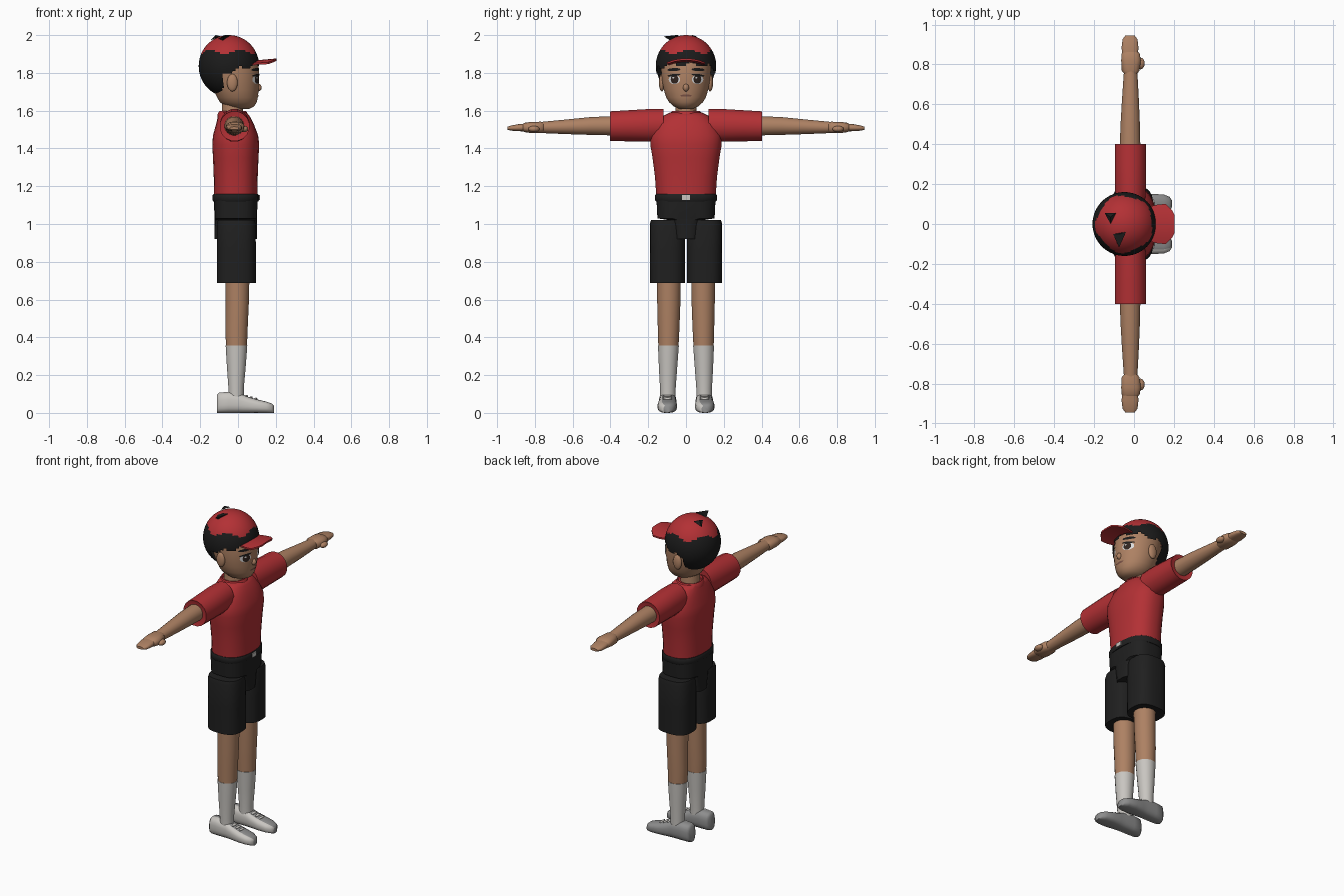
import bpy, bmesh, math
from mathutils import Vector
from mathutils.bvhtree import BVHTree

if "Cube" in bpy.data.objects:
    bpy.data.objects.remove(bpy.data.objects["Cube"])

def mat(name, r, g, b):
    m = bpy.data.materials.new(name)
    m.diffuse_color = (r, g, b, 1)
    m.use_nodes = True
    m.node_tree.nodes["Principled BSDF"].inputs["Base Color"].default_value = m.diffuse_color
    return m

RED = mat("red cloth", .45, .03, .035)
SKIN = mat("tan skin", .42, .22, .125)
BLACK = mat("black cloth", .014, .014, .014)
HAIR = mat("black hair", .011, .011, .011)
SOCK = mat("off white", .58, .56, .53)
GREY = mat("shoe grey", .27, .27, .27)
WHITE = mat("eye white", .7, .7, .7)
BROWN = mat("dark brown", .03, .018, .014)
LIP = mat("lip", .2, .085, .06)

def finish(bm, name, mats, angle=40):
    bmesh.ops.recalc_face_normals(bm, faces=bm.faces[:])
    me = bpy.data.meshes.new(name)
    bm.to_mesh(me)
    bm.free()
    ob = bpy.data.objects.new(name, me)
    bpy.context.collection.objects.link(ob)
    for m in mats:
        me.materials.append(m)
    bpy.ops.object.select_all(action='DESELECT')
    ob.select_set(True)
    bpy.context.view_layer.objects.active = ob
    bpy.ops.object.shade_smooth_by_angle(angle=math.radians(angle))
    return ob

def loft(axis, rings, seg=24, n=2.0, side=1):
    """Rings are (position, centre u, centre v, radius u, radius v)."""
    bm = bmesh.new()
    loops = []
    for t, cu, cv, ru, rv in rings:
        loop = []
        for i in range(seg):
            a = 2 * math.pi * (i + .5) / seg
            c, s = math.cos(a), math.sin(a)
            u = cu + ru * math.copysign(abs(c) ** (2 / n), c)
            v = cv + rv * math.copysign(abs(s) ** (2 / n), s)
            p = {'X': (t, u, v), 'Y': (u, t, v), 'Z': (u, v, t)}[axis]
            loop.append(bm.verts.new((p[0], p[1] * side, p[2])))
        loops.append(loop)
    for a, b in zip(loops, loops[1:]):
        for i in range(seg):
            j = (i + 1) % seg
            bm.faces.new((a[i], a[j], b[j], b[i]))
    bm.faces.new(loops[0])
    bm.faces.new(loops[-1])
    return bm

def ellipsoid(name, m, c, r, u=20, v=14):
    bm = bmesh.new()
    bmesh.ops.create_uvsphere(bm, u_segments=u, v_segments=v, radius=1)
    for p in bm.verts:
        p.co = Vector(c) + Vector(p.co[i] * r[i] for i in range(3))
    return finish(bm, name, [m], 60)

def hull(name, m, pts):
    bm = bmesh.new()
    for p in pts:
        bm.verts.new(p)
    bmesh.ops.convex_hull(bm, input=bm.verts[:])
    return finish(bm, name, [m], 20)

# Head and neck
head = loft('Z', [(1.61, .025, 0, .035, .035), (1.622, .01, 0, .075, .065),
                  (1.645, .002, 0, .098, .09), (1.67, -.003, 0, .108, .105),
                  (1.71, -.01, 0, .12, .118), (1.76, -.018, 0, .131, .127),
                  (1.82, -.026, 0, .138, .133), (1.88, -.036, 0, .135, .13),
                  (1.94, -.045, 0, .1, .1)], 32)
bmesh.ops.recalc_face_normals(head, faces=head.faces[:])
tree = BVHTree.FromBMesh(head)
finish(head, "head", [SKIN], 60)
finish(loft('Z', [(1.55, -.03, 0, .058, .06), (1.66, -.03, 0, .054, .054)]), "neck", [SKIN])

# Hair shell with the cap on its crown, split by height
bm = bmesh.new()
bmesh.ops.create_uvsphere(bm, u_segments=56, v_segments=40, radius=1)
drop = []
for v in bm.verts:
    v.co = Vector((-.048 + v.co.x * .16, v.co.y * .16, 1.836 + v.co.z * .164))
for f in bm.faces:
    c = f.calc_center_median()
    ang = math.atan2(c.y, c.x + .048)
    low = 1.685 if c.x < -.078 else 1.80 + .25 * (c.x + .075)
    low += .012 * math.sin(ang * 9)
    if c.z < low:
        drop.append(f)
    f.material_index = 1 if c.z > 1.912 + .012 * math.sin(ang * 5 + 1) else 0
bmesh.ops.delete(bm, geom=drop, context='FACES')
finish(bm, "hair_and_cap", [HAIR, RED], 60)

# Loose tufts on the crown
hull("tuft_left", HAIR, [(-.147, .055, 1.972), (-.09, .055, 1.993), (-.118, 0, 1.987), (-.118, .035, 2.0)])
hull("tuft_right", HAIR, [(-.105, -.05, 1.98), (-.04, -.04, 2.0), (-.07, -.05, 2.0),
                          (-.075, -.118, 1.993), (-.08, -.08, 1.97)])

# Cap visor, arched across its width
bm = bmesh.new()
grid = []
for x, w in ((.07, .085), (.12, .098), (.16, .1), (.19, .07), (.203, .045)):
    row = []
    for k in range(9):
        y = w * (k / 4 - 1)
        row.append([bm.verts.new((x, y, 1.862 + .09 * (x - .1) - 1.6 * y * y + dz)) for dz in (.005, -.005)])
    grid.append(row)
for a, b in zip(grid, grid[1:]):
    for k in range(8):
        for s in (0, 1):
            bm.faces.new((a[k][s], a[k + 1][s], b[k + 1][s], b[k][s]))
    for k in (0, 8):
        bm.faces.new((a[k][0], b[k][0], b[k][1], a[k][1]))
for row in (grid[0], grid[-1]):
    for k in range(8):
        bm.faces.new((row[k][0], row[k + 1][0], row[k + 1][1], row[k][1]))
finish(bm, "cap_visor", [RED])

# Thin face plates laid over the head surface
def face_plate(name, m, y, z, w, h, tilt=0, lift=.003):
    bm = bmesh.new()
    rows = []
    for r in (0.02, .5, 1):
        row = []
        for i in range(18):
            a = 2 * math.pi * i / 18
            du, dv = w * r * math.cos(a), h * r * math.sin(a)
            py = y + du * math.cos(tilt) - dv * math.sin(tilt)
            pz = z + du * math.sin(tilt) + dv * math.cos(tilt)
            hit, nor, _, _ = tree.ray_cast(Vector((1, py, pz)), Vector((-1, 0, 0)))
            row.append(bm.verts.new(hit + nor * lift))
        rows.append(row)
    bm.faces.new(rows[0])
    for a, b in zip(rows, rows[1:]):
        for i in range(18):
            j = (i + 1) % 18
            bm.faces.new((a[i], b[i], b[j], a[j]))
    finish(bm, name, [m], 60)

for s, tag in ((-1, "right"), (1, "left")):
    face_plate("eye_white_" + tag, WHITE, s * .06, 1.765, .03, .024)
    face_plate("iris_" + tag, BROWN, s * .058, 1.766, .02, .023, 0, .005)
    face_plate("eye_glint_" + tag, WHITE, s * .058 - .006, 1.774, .005, .005, 0, .007)
    face_plate("upper_lash_" + tag, HAIR, s * .061, 1.788, .033, .006, -s * .12, .006)
    face_plate("eyebrow_" + tag, HAIR, s * .063, 1.817, .034, .008, -s * .05)
    ellipsoid("ear_" + tag, SKIN, (-.03, s * .128, 1.748), (.028, .015, .046))
face_plate("mouth", LIP, 0, 1.68, .03, .006)
ellipsoid("nose", SKIN, (.108, 0, 1.722), (.017, .016, .02))

# Shirt body, collar, belt and shorts seat
finish(loft('Z', [(1.145, -.012, 0, .116, .158), (1.25, -.012, 0, .117, .165),
                  (1.35, -.012, 0, .121, .178), (1.42, -.012, 0, .125, .19),
                  (1.47, -.013, 0, .12, .19), (1.53, -.016, 0, .1, .165),
                  (1.57, -.022, 0, .085, .125), (1.59, -.028, 0, .072, .085)], 28, 2.4), "shirt_body", [RED], 50)
finish(loft('Z', [(1.565, -.028, 0, .082, .092), (1.585, -.028, 0, .08, .086),
                  (1.597, -.028, 0, .072, .076), (1.58, -.028, 0, .058, .06)], 20), "collar", [RED], 30)
finish(loft('Z', [(1.12, -.012, 0, .12, .16), (1.125, -.012, 0, .123, .164),
                  (1.152, -.012, 0, .123, .164), (1.158, -.012, 0, .119, .16)], 28, 2.5), "belt", [BLACK], 50)
hull("belt_buckle", SOCK, [(x, y, z) for x in (.1, .116) for y in (-.02, .02) for z in (1.128, 1.153)])
finish(loft('Z', [(.92, -.012, 0, .112, .068), (1.02, -.012, 0, .113, .088), (1.03, -.012, 0, .113, .152),
                  (1.13, -.012, 0, .116, .157)], 28, 3), "shorts_seat", [BLACK], 35)

# Mirrored limbs
for s, tag in ((-1, "right"), (1, "left")):
    finish(loft('Y', [(.12, -.018, 1.523, .075, .087), (.2, -.018, 1.522, .08, .088), (.3, -.018, 1.52, .08, .084),
                      (.402, -.018, 1.518, .08, .08), (.396, -.018, 1.518, .06, .06)], 16, 2, s), "sleeve_" + tag, [RED], 50)
    finish(loft('Y', [(.36, -.02, 1.52, .053, .052), (.5, -.019, 1.519, .049, .048), (.62, -.018, 1.515, .043, .04),
                      (.765, -.017, 1.511, .034, .03)], 20, 2, s), "arm_" + tag, [SKIN])
    finish(loft('Y', [(.755, -.017, 1.511, .034, .028), (.768, -.017, 1.511, .045, .031),
                      (.82, -.015, 1.511, .05, .03), (.855, -.017, 1.511, .046, .025),
                      (.865, -.018, 1.511, .036, .018)], 16, 2.5, s), "palm_" + tag, [SKIN])
    finish(loft('Y', [(.85, -.02, 1.511, .04, .021), (.885, -.02, 1.51, .043, .019),
                      (.925, -.02, 1.508, .038, .014), (.945, -.02, 1.507, .024, .008)], 16, 2.6, s), "fingers_" + tag, [SKIN])
    ellipsoid("thumb_" + tag, SKIN, (.032, s * .805, 1.503), (.022, .03, .017), 12, 8)
    finish(loft('Z', [(.69, -.008, .096, .085, .075), (.688, -.008, .097, .104, .093),
                      (.85, -.008, .098, .103, .094), (1.0, -.009, .098, .103, .094),
                      (1.02, -.009, .098, .098, .088)], 24, 2.7, s), "shorts_leg_" + tag, [BLACK], 50)
    finish(loft('Z', [(.35, -.008, .093, .056, .054), (.45, -.008, .092, .06, .058),
                      (.58, -.004, .091, .062, .062), (.75, -.003, .09, .065, .064)], 20, 2, s), "leg_" + tag, [SKIN])
    finish(loft('Z', [(.07, -.01, .096, .041, .041), (.13, -.01, .096, .041, .042),
                      (.24, -.009, .095, .05, .049), (.357, -.008, .093, .058, .056)], 20, 2, s), "sock_" + tag, [SOCK])
    # Shoe, lighter on one flank
    prof = ((-.112, .096, .03), (-.1, .108, .042), (-.05, .112, .046), (.01, .104, .045), (.05, .087, .048),
            (.1, .072, .052), (.15, .06, .048), (.178, .05, .036), (.19, .038, .018))
    shoe = finish(loft('X', [(x, .097 + .02 * max(x, 0), h / 2, w, h / 2) for x, h, w in prof], 20, 2.7, s),
                  "shoe_" + tag, [GREY, SOCK], 50)
    for p in shoe.data.polygons:
        p.material_index = 1 if p.normal.y < -.25 else 0
    for x, z in ((.045, .091), (.07, .083), (.095, .076)):
        ellipsoid("lace_" + tag, SOCK, (x, s * .098, z - .002), (.008, .026, .007), 10, 6)
